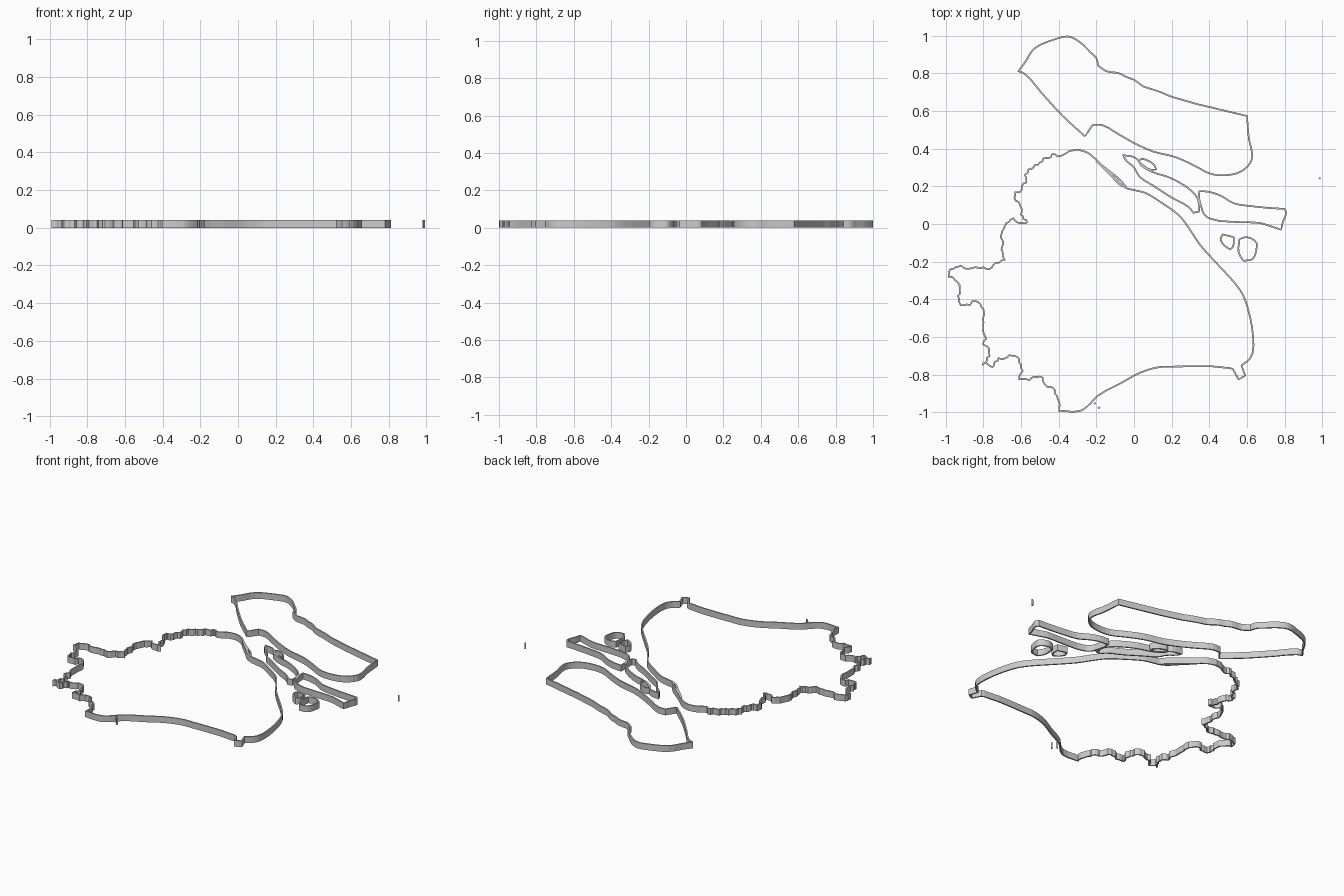
import bpy, random
from mathutils import Vector

random.seed(4)
HEIGHT = 0.04
THICK = 0.009


def soften(pts, closed=True, sharp=40):
    """Catmull-Rom style resampling that keeps sharp corners."""
    p = [Vector(q) for q in pts]
    n = len(p)

    def tangent(i):
        if not closed and i in (0, n - 1):
            return None
        a, b = p[i] - p[i - 1], p[(i + 1) % n] - p[i]
        if a.angle(b) > sharp * 0.01745:
            return None
        return (a.normalized() + b.normalized()).normalized()

    out = []
    for i in range(n if closed else n - 1):
        a, b = p[i], p[(i + 1) % n]
        d = b - a
        ta, tb = tangent(i), tangent((i + 1) % n)
        ta = ta * d.length if ta else d
        tb = tb * d.length if tb else d
        for k in range(3):
            t = k / 3
            out.append(a * (2*t**3 - 3*t**2 + 1) + ta * (t**3 - 2*t**2 + t)
                       + b * (3*t**2 - 2*t**3) + tb * (t**3 - t**2))
    if not closed:
        out.append(p[-1])
    return out


def roughen(pts):
    """Adds small jagged midpoints along a ragged shoreline."""
    p = [Vector(q) for q in pts]
    out = []
    for a, b in zip(p, p[1:]):
        d = b - a
        side = Vector((-d.y, d.x)).normalized()
        out.append(a)
        steps = max(2, round(d.length / 0.015))
        for k in range(1, steps):
            out.append(a + d * k / steps + side * random.uniform(-0.007, 0.007))
    return out + [p[-1]]


def wall(name, pts, solid=False):
    """Thin upright wall along a closed outline, or a filled prism."""
    n = len(pts)
    area = sum(pts[i - 1][0] * pts[i][1] - pts[i][0] * pts[i - 1][1] for i in range(n))
    if area < 0:
        pts = pts[::-1]
    # outer and inner rings, offset half the thickness along the local normal
    rings = []
    for off in (THICK / 2, -THICK / 2):
        ring = []
        for i in range(n):
            t = Vector(pts[(i + 1) % n]) - Vector(pts[i - 1])
            ring.append(Vector(pts[i]) + Vector((t.y, -t.x)).normalized() * off)
        rings.append(ring)
    if solid:
        verts = [(q[0], q[1], z) for z in (0, HEIGHT) for q in pts]
        faces = [(i, (i + 1) % n, n + (i + 1) % n, n + i) for i in range(n)]
        faces += [tuple(range(n))[::-1], tuple(range(n, 2 * n))]
    else:
        outer, inner = rings
        verts = [(q.x, q.y, z) for q, z in
                 [(q, z) for ring, z in ((outer, 0), (outer, HEIGHT), (inner, HEIGHT), (inner, 0))
                  for q in ring]]
        faces = [(r * n + i, r * n + (i + 1) % n,
                  (r + 1) % 4 * n + (i + 1) % n, (r + 1) % 4 * n + i)
                 for r in range(4) for i in range(n)]
    me = bpy.data.meshes.new(name)
    me.from_pydata(verts, [], faces)
    ob = bpy.data.objects.new(name, me)
    bpy.context.collection.objects.link(ob)


# Large region: smooth east and south side
smooth_side = [
    (-.30, .395), (-.25, .38), (-.21, .35), (-.13, .272), (-.045, .192), (.0, .18),
    (.06, .165), (.15, .11), (.24, .045), (.29, -.02), (.35, -.11), (.44, -.21),
    (.54, -.32), (.58, -.38), (.61, -.47), (.63, -.58), (.63, -.68), (.61, -.72),
    (.57, -.75), (.59, -.805), (.555, -.825), (.525, -.77), (.51, -.765), (.2, -.757),
    (.13, -.76), (.03, -.79), (-.07, -.845), (-.19, -.91), (-.25, -.97), (-.29, -.993),
    (-.40, -.99)]
# Large region: ragged west side
ragged_side = [
    (-.40, -.99), (-.40, -.94), (-.42, -.90), (-.43, -.87), (-.47, -.855), (-.485, -.815),
    (-.53, -.81), (-.555, -.83), (-.61, -.825), (-.59, -.78), (-.60, -.745), (-.62, -.705),
    (-.66, -.695), (-.69, -.715), (-.72, -.71), (-.75, -.76), (-.79, -.735), (-.805, -.75),
    (-.765, -.70), (-.77, -.66), (-.80, -.64), (-.785, -.61), (-.80, -.55), (-.80, -.45),
    (-.815, -.425), (-.86, -.41), (-.87, -.43), (-.92, -.43), (-.93, -.41), (-.925, -.34),
    (-.935, -.31), (-.96, -.285), (-.985, -.28), (-.975, -.24), (-.93, -.225), (-.86, -.235),
    (-.80, -.23), (-.77, -.24), (-.735, -.205), (-.685, -.19), (-.70, -.12), (-.70, -.04),
    (-.685, -.01), (-.64, .03), (-.61, .005), (-.565, .01), (-.60, .05), (-.605, .1),
    (-.635, .14), (-.63, .17), (-.605, .17), (-.595, .2), (-.57, .22), (-.58, .26),
    (-.56, .29), (-.50, .325), (-.48, .35), (-.455, .35), (-.42, .37), (-.39, .36),
    (-.36, .375), (-.33, .39), (-.30, .395)]
wall("large_region", soften(smooth_side, False)[:-1] + roughen(ragged_side)[:-1])

# Upper region
wall("upper_region", soften([
    (-.615, .81), (-.58, .855), (-.53, .93), (-.42, .98), (-.35, .995), (-.29, .967),
    (-.23, .91), (-.20, .88), (-.19, .84), (-.145, .81), (-.08, .80), (-.04, .78),
    (.0, .765), (.05, .73), (.08, .72), (.14, .70), (.20, .675), (.60, .573),
    (.61, .45), (.627, .37), (.62, .33), (.57, .28), (.50, .26), (.41, .265),
    (.32, .31), (.22, .355), (.10, .385), (.0, .43), (-.08, .475), (-.17, .525),
    (-.22, .525), (-.26, .465), (-.38, .575), (-.49, .695), (-.585, .80)]))

# Narrow islands in the channel
wall("channel_island", soften([
    (-.06, .365), (.0, .355), (.02, .34), (.04, .31), (.10, .275), (.18, .25),
    (.25, .215), (.30, .18), (.335, .14), (.345, .10), (.345, .065), (.315, .06),
    (.29, .09), (.20, .14), (.10, .205), (.03, .25), (.0, .30), (-.04, .335)]))
wall("east_island", soften([
    (.345, .175), (.40, .17), (.46, .15), (.53, .11), (.62, .095), (.72, .085),
    (.80, .08), (.807, .06), (.79, .01), (.78, -.03), (.72, -.01), (.67, .005),
    (.56, .01), (.40, .03), (.37, .055), (.355, .10), (.345, .14)]))
wall("shore_sliver", soften([
    (-.20, .335), (-.13, .28), (-.08, .24), (-.04, .195), (-.07, .205), (-.12, .255)]))
wall("small_channel_island", soften([
    (.025, .335), (.04, .345), (.07, .338), (.105, .315), (.118, .29), (.09, .288),
    (.05, .31)], sharp=60))

# Round islets
wall("west_islet", soften([
    (.47, -.055), (.53, -.07), (.525, -.12), (.51, -.135), (.475, -.11), (.46, -.08)], sharp=70))
wall("east_islet", soften([
    (.56, -.08), (.60, -.07), (.65, -.10), (.65, -.13), (.63, -.185), (.58, -.195),
    (.555, -.15)], sharp=70))

# Tiny specks
for k, (x, y) in enumerate([(.985, .243), (-.208, -.952), (-.186, -.975)]):
    r = 0.007
    wall(f"speck_{k + 1}", [(x - r, y), (x, y - r), (x + r, y), (x, y + r)], solid=True)
